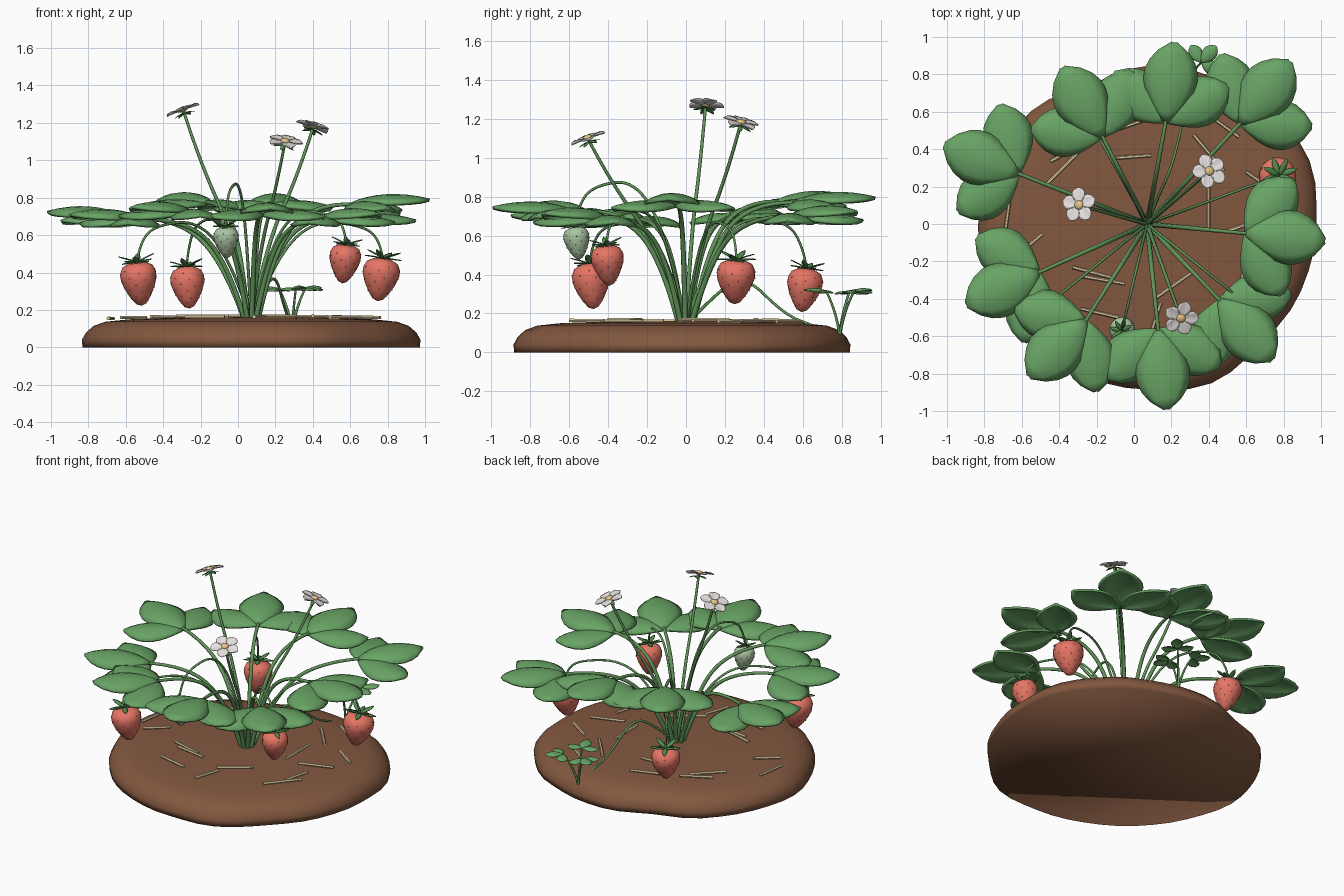
import bpy, bmesh, random
from math import sin, cos, pi, radians, atan2, hypot
from mathutils import Matrix, Vector

random.seed(4)
cube = bpy.data.objects.get("Cube")
if cube:
    bpy.data.objects.remove(cube, do_unlink=True)


def material(name, rgb):
    m = bpy.data.materials.new(name)
    m.use_nodes = True
    m.diffuse_color = (*rgb, 1)
    m.node_tree.nodes["Principled BSDF"].inputs["Base Color"].default_value = (*rgb, 1)
    return m


SOIL = material("soil brown", (0.225, 0.097, 0.05))
LEAF = material("leaf green", (0.14, 0.37, 0.13))
STEM = material("stem green", (0.12, 0.3, 0.1))
SEPAL = material("sepal green", (0.09, 0.28, 0.08))
RED = material("ripe red", (0.8, 0.18, 0.13))
UNRIPE = material("unripe green", (0.4, 0.56, 0.36))
SEED = material("seed tan", (0.78, 0.5, 0.22))
PETAL = material("petal white", (0.8, 0.76, 0.76))
CENTRE = material("flower centre yellow", (0.8, 0.55, 0.24))
STRAW = material("straw", (0.76, 0.61, 0.36))
CROWN = Vector((0.07, 0, 0.14))


def finish(bm, name, mat, thickness=0, smooth=True):
    mesh = bpy.data.meshes.new(name)
    bm.to_mesh(mesh)
    bm.free()
    for p in mesh.polygons:
        p.use_smooth = smooth
    mesh.materials.append(mat)
    ob = bpy.data.objects.new(name, mesh)
    bpy.context.collection.objects.link(ob)
    if thickness:
        mod = ob.modifiers.new("thickness", "SOLIDIFY")
        mod.thickness = thickness
        mod.offset = 0


def stalk(name, points, radius):
    """Tapering tube along a smooth path."""
    cu = bpy.data.curves.new(name, "CURVE")
    cu.dimensions = "3D"
    cu.bevel_depth = radius
    cu.bevel_resolution = 2
    cu.use_fill_caps = True
    sp = cu.splines.new("NURBS")
    sp.points.add(len(points) - 1)
    for i, p in enumerate(points):
        sp.points[i].co = (*p, 1)
        sp.points[i].radius = 1.15 - 0.35 * i / (len(points) - 1)
    sp.use_endpoint_u = True
    sp.order_u = 3
    sp.resolution_u = 8
    cu.materials.append(STEM)
    bpy.context.collection.objects.link(bpy.data.objects.new(name, cu))


def blade(bm, matrix, length, width, droop=0.0, cup=0.0, rows=8, cols=6, skew=1.0, blunt=0.75):
    """Oval blade along local x, arched down by droop and across by cup."""
    grid = []
    for i in range(rows + 1):
        t = i / rows
        half = width / 2 * max(sin(pi * t ** skew), 0.03) ** blunt
        row = []
        for j in range(cols + 1):
            v = 2 * j / cols - 1
            z = -droop * length * t * t - cup * half * v * v
            row.append(bm.verts.new(matrix @ Vector((length * t, half * v, z))))
        grid.append(row)
    for a, b in zip(grid, grid[1:]):
        for j in range(cols):
            bm.faces.new((a[j], b[j], b[j + 1], a[j + 1]))


def placed(pos, turn, pitch=0):
    return Matrix.Translation(pos) @ Matrix.Rotation(turn, 4, "Z") @ Matrix.Rotation(-pitch, 4, "Y")


def lathe(bm, profile, steps, wobble=lambda a: 1, matrix=Matrix()):
    rings = []
    for r, z in profile:
        if r == 0:
            rings.append([bm.verts.new(matrix @ Vector((0, 0, z)))] * steps)
        else:
            rings.append([bm.verts.new(matrix @ Vector((
                r * wobble(a) * cos(a), r * wobble(a) * sin(a), z)))
                for a in (2 * pi * k / steps for k in range(steps))])
    for a, b in zip(rings, rings[1:]):
        for k in range(steps):
            n = (k + 1) % steps
            bm.faces.new(list(dict.fromkeys((a[k], b[k], b[n], a[n]))))
    return rings


def trefoil(name, pos, turn, size, spread=54):
    bm = bmesh.new()
    for side in (-1, 0, 1):
        s = size * (1 - 0.08 * abs(side))
        drop = Vector((0, 0, -0.03 * size * abs(side)))
        blade(bm, placed(pos + drop, turn + radians(spread) * side, radians(24 - 9 * abs(side))),
              s, s * 0.72, 0.38 - 0.08 * abs(side), 0.36, skew=1.15, blunt=0.7)
    finish(bm, name, LEAF, 0.04 * size)


# Irregular soil mound with a flat underside; one rim radius every 22.5 degrees
RIM = [0.905, 0.94, 0.92, 0.88, 0.865, 0.82, 0.88, 0.89, 0.905, 0.88, 0.87, 0.86, 0.865, 0.9, 0.87, 0.89]


def rim(a):
    f = a / (2 * pi) * len(RIM)
    i = int(f)
    s = (1 - cos(pi * (f - i))) / 2
    return RIM[i % len(RIM)] * (1 - s) + RIM[(i + 1) % len(RIM)] * s


bm = bmesh.new()
rings = lathe(bm, [(0, 0.162), (0.4, 0.16), (0.72, 0.15), (0.86, 0.137), (0.93, 0.115),
                   (0.975, 0.08), (1, 0.04), (0.996, 0)], 48, rim, Matrix.Translation((0.07, -0.02, 0)))
bm.faces.new(rings[-1][::-1])
finish(bm, "soil_mound", SOIL)

# Large three-part leaves on arching stalks: end point and extra turn in degrees
LEAVES = [(0.17, 0.55, 0.77, 4), (0.57, 0.54, 0.7, 4), (0.6, -0.05, 0.765, 0), (0.46, -0.41, 0.69, -2),
          (0.13, -0.57, 0.72, 0), (-0.26, -0.52, 0.725, -13), (-0.51, -0.26, 0.685, 0),
          (-0.62, 0.27, 0.7, 0), (-0.17, 0.47, 0.775, 3)]
for i, (x, y, z, extra) in enumerate(LEAVES):
    end = Vector((x, y, z))
    out = end - CROWN
    turn = atan2(out.y, out.x)
    base = CROWN + Vector((cos(turn), sin(turn), 0)) * 0.035
    mid = CROWN + Vector((out.x * 0.22, out.y * 0.22, out.z * 0.6))
    high = CROWN + Vector((out.x * 0.6, out.y * 0.6, out.z * 1.0))
    stalk(f"leaf_stalk_{i + 1}", [base, mid, high, end], 0.0125)
    trefoil(f"leaf_{i + 1}", end, turn + radians(extra), 0.395)

# Flowers, tilted outward
for i, co in enumerate([(-0.29, 0.1, 1.26), (0.4, 0.28, 1.17), (0.25, -0.5, 1.09)]):
    top = Vector(co)
    out = top - CROWN
    turn = atan2(out.y, out.x)
    frame = placed(top, turn) @ Matrix.Rotation(radians(21), 4, "Y")
    stalk(f"flower_stalk_{i + 1}", [CROWN, CROWN + Vector((out.x * 0.25, out.y * 0.25, out.z * 0.4)),
                                    CROWN + Vector((out.x * 0.75, out.y * 0.75, out.z * 0.75)), top], 0.01)
    petals, sepals, centre = bmesh.new(), bmesh.new(), bmesh.new()
    for k in range(5):
        a = 2 * pi * k / 5
        blade(petals, frame @ placed((0, 0, 0.008), a, 0.12), 0.095, 0.074, 0.1, -0.2, 10, 4, 1.5, 0.55)
        blade(sepals, frame @ placed((0, 0, -0.006), a + pi / 5, -0.08), 0.06, 0.026, 0.15, 0, 5, 2)
    bmesh.ops.create_uvsphere(centre, u_segments=12, v_segments=8, radius=0.025,
                              matrix=frame @ Matrix.Translation((0, 0, 0.014)) @ Matrix.Diagonal((1, 1, 0.6, 1)))
    finish(petals, f"flower_petals_{i + 1}", PETAL, 0.005)
    finish(sepals, f"flower_sepals_{i + 1}", SEPAL, 0.004)
    finish(centre, f"flower_centre_{i + 1}", CENTRE)

# Hanging berries: position of the top, width, height, stalk peak, material
BERRY = [(0, 0), (0.45, 0.01), (0.83, -0.07), (0.99, -0.22), (0.98, -0.38), (0.82, -0.58),
         (0.56, -0.79), (0.28, -0.95), (0, -1)]


def berry_radius(t):
    for (r0, z0), (r1, z1) in zip(BERRY[1:], BERRY[2:]):
        if -z1 >= t:
            return r0 + (r1 - r0) * (t + z0) / (z0 - z1)


FRUIT = [((-0.54, -0.495, 0.45), 0.195, 0.23, 0.68, RED), ((-0.275, 0.62, 0.425), 0.185, 0.22, 0.7, RED),
         ((-0.065, -0.57, 0.64), 0.135, 0.165, 0.89, UNRIPE),
         ((0.58, -0.41, 0.545), 0.17, 0.205, 0.74, RED), ((0.775, 0.26, 0.47), 0.2, 0.225, 0.68, RED)]
for i, (co, width, height, peak, mat) in enumerate(FRUIT):
    top = Vector(co)
    out = top - CROWN
    flat = Vector((out.x, out.y, 0))
    turn = atan2(out.y, out.x)
    at = lambda f, z: Vector((CROWN.x, CROWN.y, z)) + flat * f
    stalk(f"berry_stalk_{i + 1}", [CROWN, at(0.16, peak * 0.65), at(0.45, peak), at(0.85, peak * 0.96),
                                   at(0.98, top.z + 0.1), top], 0.0075)
    frame = placed(top, turn) @ Matrix.Rotation(radians(8), 4, "Y")
    body, seeds, cap = bmesh.new(), bmesh.new(), bmesh.new()
    lathe(body, [(r * width / 2, z * height) for r, z in BERRY], 20, matrix=frame)
    for k in range(36):
        t = 0.15 + 0.75 * k / 36
        a = k * 2.4
        r = berry_radius(t) * width / 2
        bmesh.ops.create_icosphere(seeds, subdivisions=1, radius=0.0037, matrix=frame @ Matrix.Translation(
            (r * cos(a), r * sin(a), -t * height)))
    for k in range(8):
        blade(cap, frame @ placed((0, 0, 0.006), 2 * pi * k / 8, 0.12 + 0.35 * (k % 2)),
              width * 0.52, width * 0.17, 0.1, 0.1, 5, 2)
    bmesh.ops.recalc_face_normals(body, faces=body.faces)
    finish(body, f"berry_{i + 1}", mat)
    finish(seeds, f"berry_seeds_{i + 1}", SEED)
    finish(cap, f"berry_cap_{i + 1}", SEPAL, 0.005)

# Runner with a small daughter plant at the back edge
root = Vector((0.29, 0.79, 0.09))
stalk("runner", [CROWN, (0.13, 0.15, 0.3), (0.2, 0.3, 0.4), (0.25, 0.5, 0.2), (0.28, 0.64, 0.14), root], 0.0075)
for i, co in enumerate([(0.36, 0.865, 0.315), (0.22, 0.84, 0.31), (0.31, 0.72, 0.315)]):
    end = Vector(co)
    out = end - root
    stalk(f"daughter_stalk_{i + 1}", [root, root + Vector((out.x * 0.3, out.y * 0.3, 0.13)), end], 0.007)
    trefoil(f"daughter_leaf_{i + 1}", end, atan2(out.y, out.x), 0.11, 75)

# Straw scattered over the soil: centre and direction in degrees
bm = bmesh.new()
strands = [(-0.38, 0.3, 45), (0, 0.36, 4), (-0.68, 0.02, 82), (-0.22, -0.26, -15), (0.21, -0.33, 35),
           (0.4, 0.1, 90), (0.4, 0.38, -50), (0.6, -0.2, 75), (-0.16, -0.3, -10)]
for k in range(9):
    a = k * 2.4
    r = random.uniform(0.5, 0.68)
    strands.append((0.07 + r * cos(a), r * sin(a), random.uniform(0, 180)))
for x, y, deg in strands:
    z = 0.172 - 0.03 * hypot(x - 0.07, y) ** 2
    bmesh.ops.create_cone(bm, cap_ends=True, segments=6, radius1=0.01, radius2=0.009,
                          depth=random.uniform(0.17, 0.26),
                          matrix=placed((x, y, z), radians(deg)) @ Matrix.Rotation(pi / 2, 4, "Y"))
finish(bm, "straw", STRAW, smooth=False)
